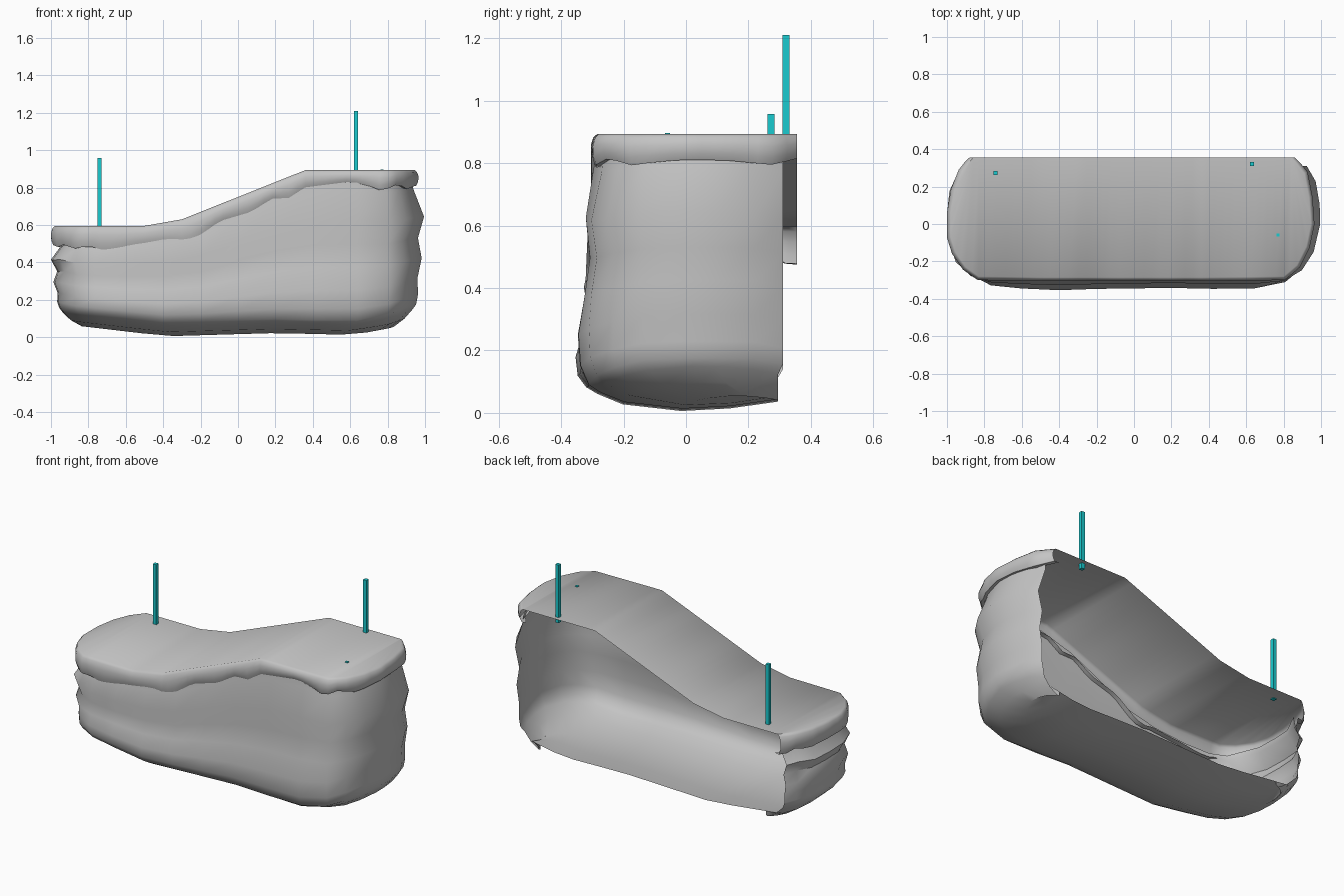
import bpy, bmesh
from mathutils import Vector

if "Cube" in bpy.data.objects:
    bpy.data.objects.remove(bpy.data.objects["Cube"], do_unlink=True)


def material(name, rgb):
    m = bpy.data.materials.new(name)
    m.use_nodes = True
    m.diffuse_color = (*rgb, 1)
    m.node_tree.nodes["Principled BSDF"].inputs["Base Color"].default_value = (*rgb, 1)
    return m


STONE = material("plain grey", (0.55, 0.55, 0.55))
TEAL = material("teal", (0.01, 0.6, 0.63))


def lerp(table, x):
    """Piecewise linear lookup in sorted (key, value) pairs."""
    if x <= table[0][0]:
        return table[0][1]
    for (a, u), (b, v) in zip(table, table[1:]):
        if x <= b:
            return u + (v - u) * (x - a) / (b - a)
    return table[-1][1]


def subdivide(points, step):
    out = []
    for a, b in zip(points, points[1:]):
        a, b = Vector(a), Vector(b)
        n = max(1, round((b - a).length / step))
        out += [a.lerp(b, i / n) for i in range(n)]
    return out + [Vector(points[-1])]


def normals(path):
    """Outward plan normals along an outline running right, front, left."""
    result = []
    for i in range(len(path)):
        d = (path[min(i + 1, len(path) - 1)] - path[max(i - 1, 0)]).normalized()
        result.append(Vector((d.y, -d.x)) * -1)
    return result


def sheet(name, rows, angle):
    """Open surface through rows of points."""
    bm = bmesh.new()
    grid = [[bm.verts.new(p) for p in row] for row in rows]
    for a, b in zip(grid, grid[1:]):
        for c in range(len(a) - 1):
            bm.faces.new((a[c], a[c + 1], b[c + 1], b[c]))
    bmesh.ops.remove_doubles(bm, verts=bm.verts, dist=0.0005)
    mesh = bpy.data.meshes.new(name)
    bm.to_mesh(mesh)
    bm.free()
    ob = bpy.data.objects.new(name, mesh)
    bpy.context.collection.objects.link(ob)
    mesh.materials.append(STONE)
    bpy.ops.object.select_all(action='DESELECT')
    ob.select_set(True)
    bpy.context.view_layer.objects.active = ob
    bpy.ops.object.shade_smooth_by_angle(angle=angle)
    return ob


# Height of the walking surface, underside and ragged cap edge along x
TOP = [(-.5, .595), (-.3, .63), (.36, .893), (1, .893)]
UNDER = [(-1, .09), (-.85, .06), (-.38, .005), (.2, .022), (.62, .012), (.82, .05), (.95, .1)]
EDGE = [(-1, .5), (-.95, .48), (-.92, .5), (-.88, .47), (-.8, .49), (-.75, .47), (-.67, .47),
        (-.55, .49), (-.35, .51), (-.28, .5), (-.22, .53), (-.1, .62), (.07, .67), (.18, .74),
        (.28, .745), (.35, .8), (.6, .83), (.7, .81), (.77, .78), (.85, .82), (.9, .79), (.94, .81)]

# Turf cap: flat top, rounded rim, ragged lower edge, open at the back
BACK = .355
cap = subdivide([(.84, BACK), (.91, .27), (.935, .14), (.945, 0), (.92, -.12), (.87, -.22), (.8, -.28),
                 (.36, -.285), (-.3, -.285), (-.5, -.285), (-.83, -.28), (-.9, -.23), (-.955, -.15),
                 (-.98, -.07), (-.98, .06), (-.96, .18), (-.92, .28), (-.86, BACK)], .045)
cap_n = normals(cap)
cap_n[0], cap_n[-1] = Vector((1, 0)), Vector((-1, 0))


def rim(out, drop):
    row = []
    for p, n in zip(cap, cap_n):
        q = p + n * out
        z = lerp(TOP, p.x)
        row.append((q.x, min(q.y, BACK), z + (lerp(EDGE, p.x) - z) * drop))
    return row


back_line = [(min(max(p.x, -.86), .84), BACK, lerp(TOP, p.x)) for p in cap]
sheet("turf_cap", [back_line, rim(0, 0), rim(.012, .12), rim(.02, .4), rim(.018, .75),
                   rim(.008, 1), rim(-.02, .97)], .9)

# Rock body: layered wall curling into a rounded floor, open at the back
REAR = .31
body = [Vector(p) for p in [
    (.9, REAR), (.945, .22), (.965, .1), (.967, 0), (.935, -.14), (.88, -.23), (.8, -.285), (.64, -.305),
    (.42, -.305), (.2, -.3), (0, -.303), (-.2, -.306), (-.4, -.312), (-.6, -.305), (-.76, -.295),
    (-.86, -.26), (-.93, -.19), (-.965, -.08), (-.972, .05), (-.96, .17), (-.92, .26), (-.87, REAR)]]
body_n = normals(body)
# Layers from top to bottom: share of height, front bulge, end bulge
LAYERS = [(1, -.015, -.035), (.92, -.01, -.03), (.7, .015, .028), (.53, .003, -.005),
          (.37, .02, .015), (.21, .042, -.008), (.08, .035, -.005), (0, .008, -.015)]
# Floor from wall to back: depth kept, length kept, lift
FLOOR = [(.93, .965, .055), (.8, .92, .022), (.5, .86, 0), (.25, .85, .008), (0, .85, .03)]


def wall(share, front, end):
    row = []
    for p, n in zip(body, body_n):
        q = p + n * (front + (end - front) * abs(n.x))
        low, high = lerp(UNDER, p.x) + .075, lerp(EDGE, p.x) + .035
        row.append((q.x, q.y if p.y < REAR else REAR, low + (high - low) * share))
    return row


def floor(depth, length, lift):
    return [(p.x * length, REAR - .015 + (p.y - REAR) * depth, lerp(UNDER, p.x * length) + lift)
            for p in body]


sheet("rock_body", [wall(*a) for a in LAYERS] + [floor(*a) for a in FLOOR], .7)


# Marker posts
def post(name, x, y, low, high, width):
    bpy.ops.mesh.primitive_cube_add(size=1, location=(x, y, (low + high) / 2))
    ob = bpy.context.object
    ob.name = name
    ob.scale = (width, width, high - low)
    ob.data.materials.append(TEAL)


post("left_post", .63, .32, .86, 1.21, .022)
post("right_post", -.74, .272, .59, .957, .022)
post("small_stud", .77, -.06, .86, .897, .016)
